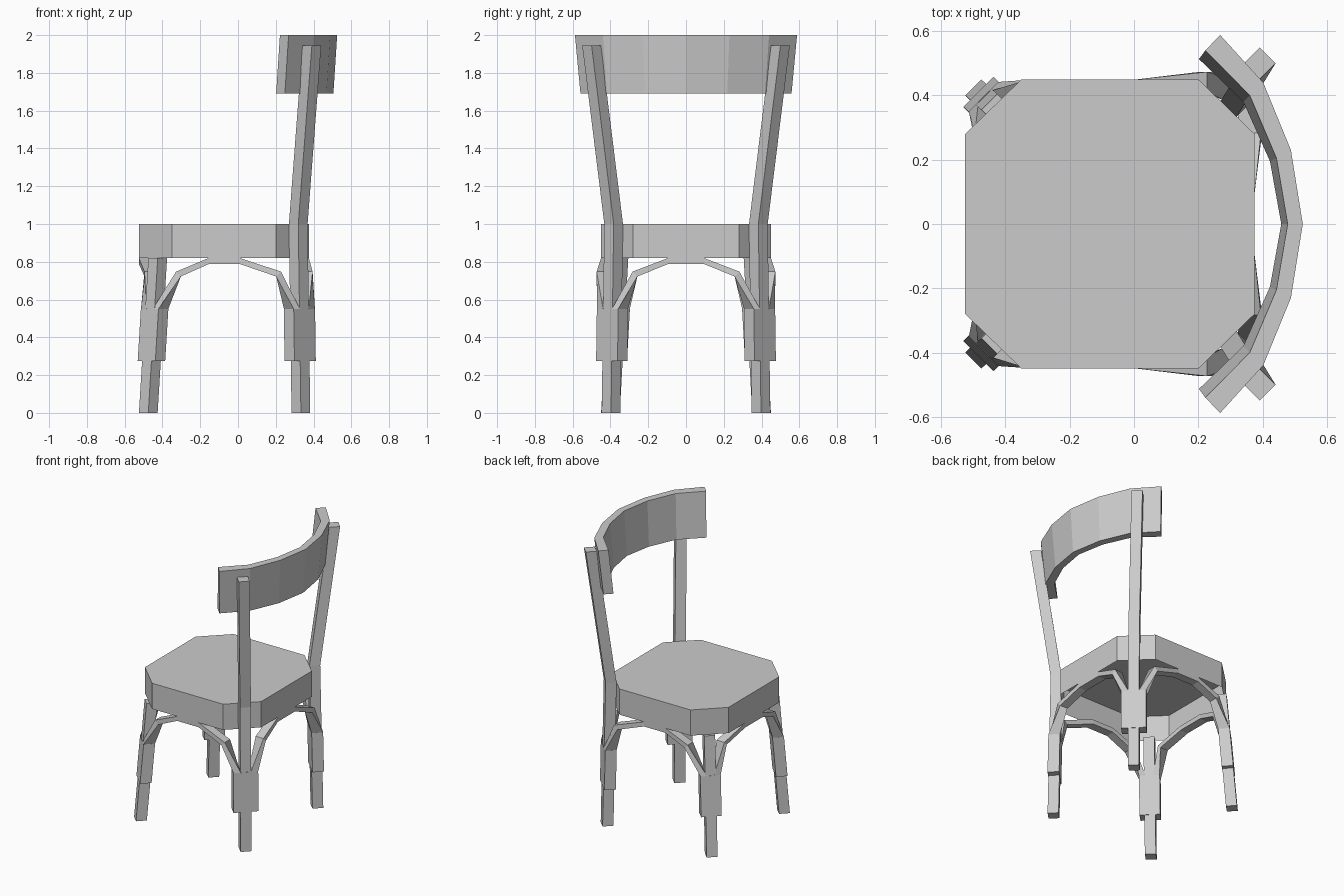
import bpy, bmesh
from mathutils import Vector as V

if "Cube" in bpy.data.objects:
    bpy.data.objects.remove(bpy.data.objects["Cube"])

Z = V((0, 0, 1))


def make_object(name, build):
    bm = bmesh.new()
    build(bm)
    bmesh.ops.recalc_face_normals(bm, faces=bm.faces)
    me = bpy.data.meshes.new(name)
    bm.to_mesh(me)
    bm.free()
    ob = bpy.data.objects.new(name, me)
    bpy.context.collection.objects.link(ob)
    return ob


def loft(name, stations):
    """Four-sided bar through stations (centre, half depth vector, half width vector)."""
    def build(bm):
        rings = [[bm.verts.new(c + a * i + b * j)
                  for i, j in ((1, 1), (-1, 1), (-1, -1), (1, -1))]
                 for c, a, b in stations]
        for r, s in zip(rings, rings[1:]):
            for k in range(4):
                n = (k + 1) % 4
                bm.faces.new((r[k], r[n], s[n], s[k]))
        bm.faces.new(rings[0])
        bm.faces.new(rings[-1])
    return make_object(name, build)


# Seat: chamfered slab, open underneath
outline = [(-.525, .28), (-.35, .45), (.2, .45), (.375, .28),
           (.375, -.28), (.2, -.45), (-.35, -.45), (-.525, -.28)]


def build_seat(bm):
    top = [bm.verts.new((x, y, 1.0)) for x, y in outline]
    low = [bm.verts.new((x, y, .82)) for x, y in outline]
    bm.faces.new(top)
    for k in range(8):
        n = (k + 1) % 8
        bm.faces.new((top[k], low[k], low[n], top[n]))


make_object("seat", build_seat)

# Leg centre lines on the +y side
FRONT = [V((-.475, .40, 0)), V((-.425, .355, .82))]
REAR = [V((.333, .397, 0)), V((.319, .383, 1.0)), V((.391, .500, 1.945))]


def leg_point(sx, sy, z):
    p, q = (FRONT if sx < 0 else REAR)[:2]
    c = p.lerp(q, (z - p.z) / (q.z - p.z))
    return V((c.x, c.y * sy, c.z))


# Legs with their wider middle blocks, turned 45 degrees to the corners
for sx, end in ((-1, "front"), (1, "rear")):
    for sy, side in ((1, "left"), (-1, "right")):
        radial = V((sx, sy, 0)).normalized()
        tangent = V((-sy, sx, 0)).normalized()
        path = FRONT if sx < 0 else REAR
        loft(f"{end}_leg_{side}", [(V((p.x, p.y * sy, p.z)), radial * .035, tangent * .035)
                                   for p in path])
        w = .066 if sx < 0 else .08
        loft(f"{end}_leg_block_{side}", [(leg_point(sx, sy, z), radial * .037, tangent * w)
                                         for z in (.275, .55)])


def arch_end(sx, sy, out, shoulder, crown):
    """Stations from a leg block up to the flat top of an arch."""
    radial = V((sx, sy, 0)).normalized()
    inward = V((sx * (1 if out.x else -1), sy * (1 if out.y else -1), 0)).normalized()
    mid = V((0 if out.x else -sx, 0 if out.y else -sy, 0))
    off, half = (.044, .021) if sx < 0 else (.056, .023)
    return [(leg_point(sx, sy, .55) + inward * off, radial * .037, inward * half),
            (V((*shoulder, .735)), out * .03, (mid - Z).normalized() * .018),
            (V((*crown, .804)), out * .03, -Z * .016)]


# Bent braces below the seat edges
for sy, side in ((1, "left"), (-1, "right")):
    out = V((0, sy, 0))
    a = arch_end(-1, sy, out, (-.315, .42 * sy), (-.155, .42 * sy))
    b = arch_end(1, sy, out, (.215, .443 * sy), (.01, .42 * sy))
    loft(f"{side}_arched_brace", a + b[::-1])
for sx, end, xs, xc in ((-1, "front", -.465, -.495), (1, "rear", .365, .345)):
    out = V((sx, 0, 0))
    a = arch_end(sx, -1, out, (xs, -.27), (xc, -.095))
    b = arch_end(sx, 1, out, (xs, .27), (xc, .095))
    loft(f"{end}_arched_brace", a + b[::-1])

# Curved, leaning backrest
outer = [(.525, 0), (.488, .23), (.402, .44), (.268, .588)]
inner = [(.478, 0), (.443, .205), (.360, .400), (.222, .540)]


def build_backrest(bm):
    def mirrored(half):
        return [(x, -y) for x, y in half[:0:-1]] + half

    rings = []
    for (ox, oy), (ix, iy) in zip(mirrored(outer), mirrored(inner)):
        rings.append([bm.verts.new(p) for p in (
            (ox, oy, 2), (ix, iy, 2),
            (ix - .02, iy * .95, 1.69), (ox - .02, oy * .95, 1.69))])
    for r, s in zip(rings, rings[1:]):
        for k in range(4):
            n = (k + 1) % 4
            bm.faces.new((r[k], r[n], s[n], s[k]))
    bm.faces.new(rings[0])
    bm.faces.new(rings[-1])


make_object("backrest", build_backrest)
